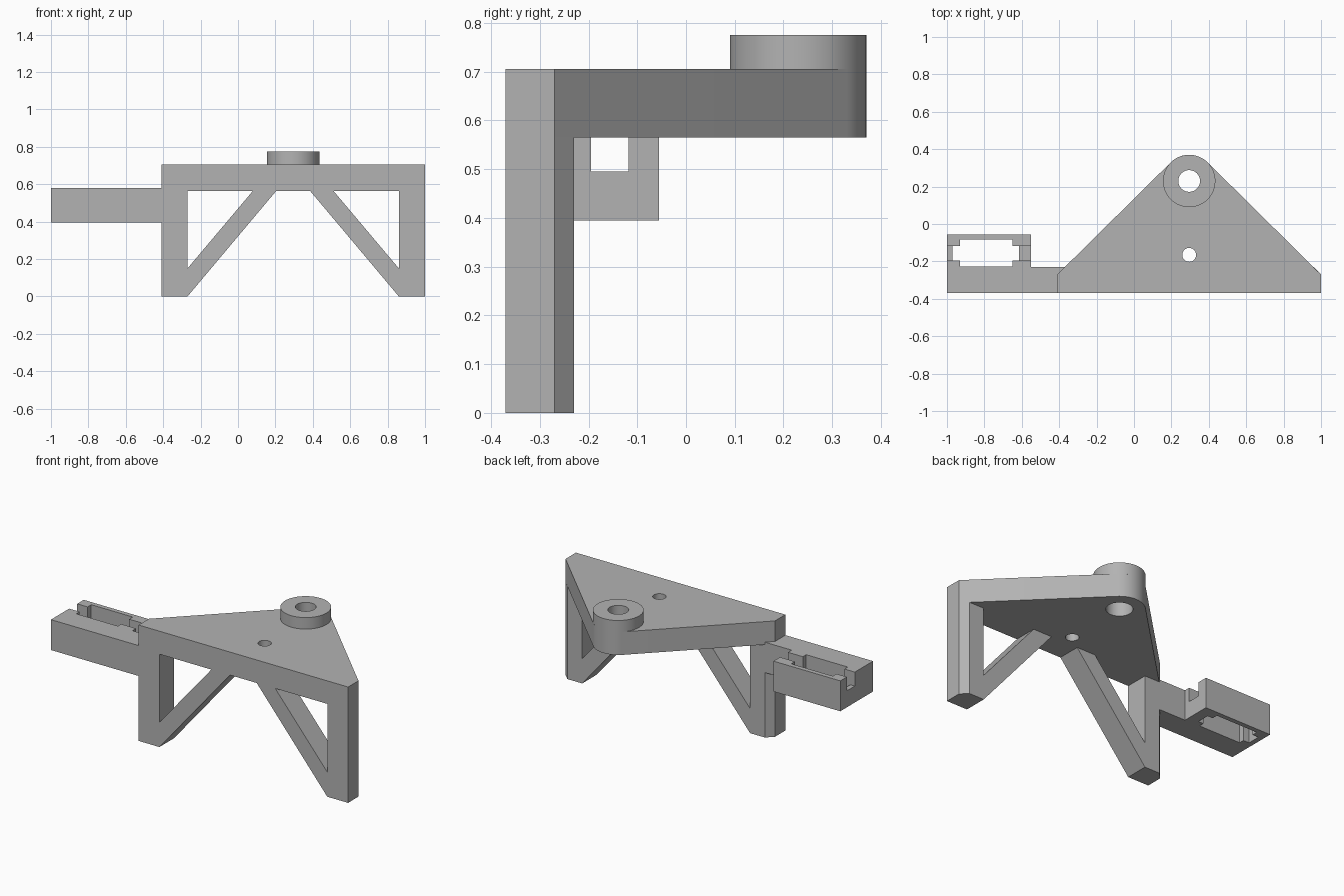
import bpy, bmesh
from math import sin, cos, pi, atan2, acos, hypot
from mathutils import Matrix

if "Cube" in bpy.data.objects:
    bpy.data.objects.remove(bpy.data.objects["Cube"], do_unlink=True)

grey = bpy.data.materials.new("plain grey")
grey.use_nodes = True
grey.diffuse_color = (0.45, 0.45, 0.45, 1)
grey.node_tree.nodes["Principled BSDF"].inputs["Base Color"].default_value = grey.diffuse_color

MID = 0.295                      # symmetry line of the bracket
FRONT, WALL, SHOULDER = -0.37, -0.23, -0.27
BOSS_Y, BOSS_R = 0.23, 0.14
UNDER, DECK = 0.565, 0.705
HALF = 0.705                     # half width of the bracket


def arc(x, y, r, a0=0.0, a1=2 * pi, n=48, closed=True):
    steps = n if closed else n - 1
    return [(x + r * cos(a0 + (a1 - a0) * i / steps),
             y + r * sin(a0 + (a1 - a0) * i / steps)) for i in range(n)]


def mirrored(points):
    return [(2 * MID - x, y) for x, y in reversed(points)]


def prism(name, loops, low, high, along_y=False):
    """Extrude a flat outline; any further loops become holes."""
    curve = bpy.data.curves.new(name, 'CURVE')
    curve.dimensions, curve.fill_mode = '2D', 'BOTH'
    curve.extrude = (high - low) / 2
    for loop in loops:
        spline = curve.splines.new('POLY')
        spline.points.add(len(loop) - 1)
        for p, (x, y) in zip(spline.points, loop):
            p.co = (x, y, 0, 1)
        spline.use_cyclic_u = True
    temp = bpy.data.objects.new(name + " outline", curve)
    bpy.context.collection.objects.link(temp)
    graph = bpy.context.evaluated_depsgraph_get()
    mesh = bpy.data.meshes.new_from_object(temp.evaluated_get(graph))
    bpy.data.objects.remove(temp, do_unlink=True)
    bpy.data.curves.remove(curve)

    bm = bmesh.new()
    bm.from_mesh(mesh)
    bmesh.ops.remove_doubles(bm, verts=bm.verts, dist=0.0001)
    bm.transform(Matrix.Translation((0, 0, (low + high) / 2)))
    if along_y:
        for v in bm.verts:
            v.co.y, v.co.z = v.co.z, v.co.y
    bmesh.ops.recalc_face_normals(bm, faces=bm.faces)
    bm.to_mesh(mesh)
    bm.free()
    mesh.name = name
    mesh.materials.clear()
    mesh.materials.append(grey)
    obj = bpy.data.objects.new(name, mesh)
    bpy.context.collection.objects.link(obj)
    bpy.ops.object.select_all(action='DESELECT')
    obj.select_set(True)
    bpy.context.view_layer.objects.active = obj
    bpy.ops.object.shade_smooth_by_angle(angle=0.5)
    return obj


# Triangular deck with a rounded tip tangent to both sloping sides
dy = SHOULDER - BOSS_Y
tangent = atan2(dy, HALF) + acos(BOSS_R / hypot(HALF, dy))
deck = [(MID - HALF, FRONT), (MID + HALF, FRONT), (MID + HALF, SHOULDER)]
deck += arc(MID, BOSS_Y, BOSS_R, tangent, pi - tangent, 24, False)
deck += [(MID - HALF, SHOULDER)]
prism("deck", [deck, arc(MID, BOSS_Y, 0.073), arc(MID, -0.165, 0.037, n=32)], UNDER, DECK)

# Raised collar with a narrower bore
prism("collar", [arc(MID, BOSS_Y, BOSS_R, n=64), arc(MID, BOSS_Y, 0.058)], DECK, 0.775)

# Chamfered posts and slanted braces on both sides
post = [(0.86, FRONT), (1, FRONT), (1, SHOULDER), (0.96, WALL), (0.86, WALL)]
brace = [(0.86, 0), (0.86, 0.15), (0.51, UNDER), (0.385, UNDER)]
for side, shape in (("left", list), ("right", mirrored)):
    prism(side + "_post", [shape(post)], 0, UNDER)
    prism(side + "_brace", [shape(brace)], FRONT, WALL, along_y=True)

# Arm joining the right post to the clip
LOW, FLOOR, TOP = 0.395, 0.495, 0.58
OUT, IN, BACK = -1.0, -0.55, -0.055
prism("arm", [[(IN, FRONT), (-0.41, FRONT), (-0.41, SHOULDER), (-0.37, WALL), (IN, WALL)]], LOW, TOP)

# Clip base with a cross-shaped window
W0, W1, N0, N1 = -0.93, -0.65, -0.195, -0.118
E0, E1, Y0, Y1 = -0.97, -0.615, -0.227, -0.083
window = [(W0, Y0), (W1, Y0), (W1, N0), (E1, N0), (E1, N1), (W1, N1),
          (W1, Y1), (W0, Y1), (W0, N1), (E0, N1), (E0, N0), (W0, N0)]
prism("clip_base", [[(OUT, FRONT), (IN, FRONT), (IN, BACK), (OUT, BACK)], window], LOW, FLOOR)

# Clip rails either side of the open channel
for name, edge, lip, inner in (("clip_front_rail", FRONT, N0, Y0), ("clip_back_rail", BACK, N1, Y1)):
    prism(name, [[(OUT, edge), (IN, edge), (IN, lip), (W1, lip), (W1, inner),
                  (W0, inner), (W0, lip), (OUT, lip)]], FLOOR, TOP)
